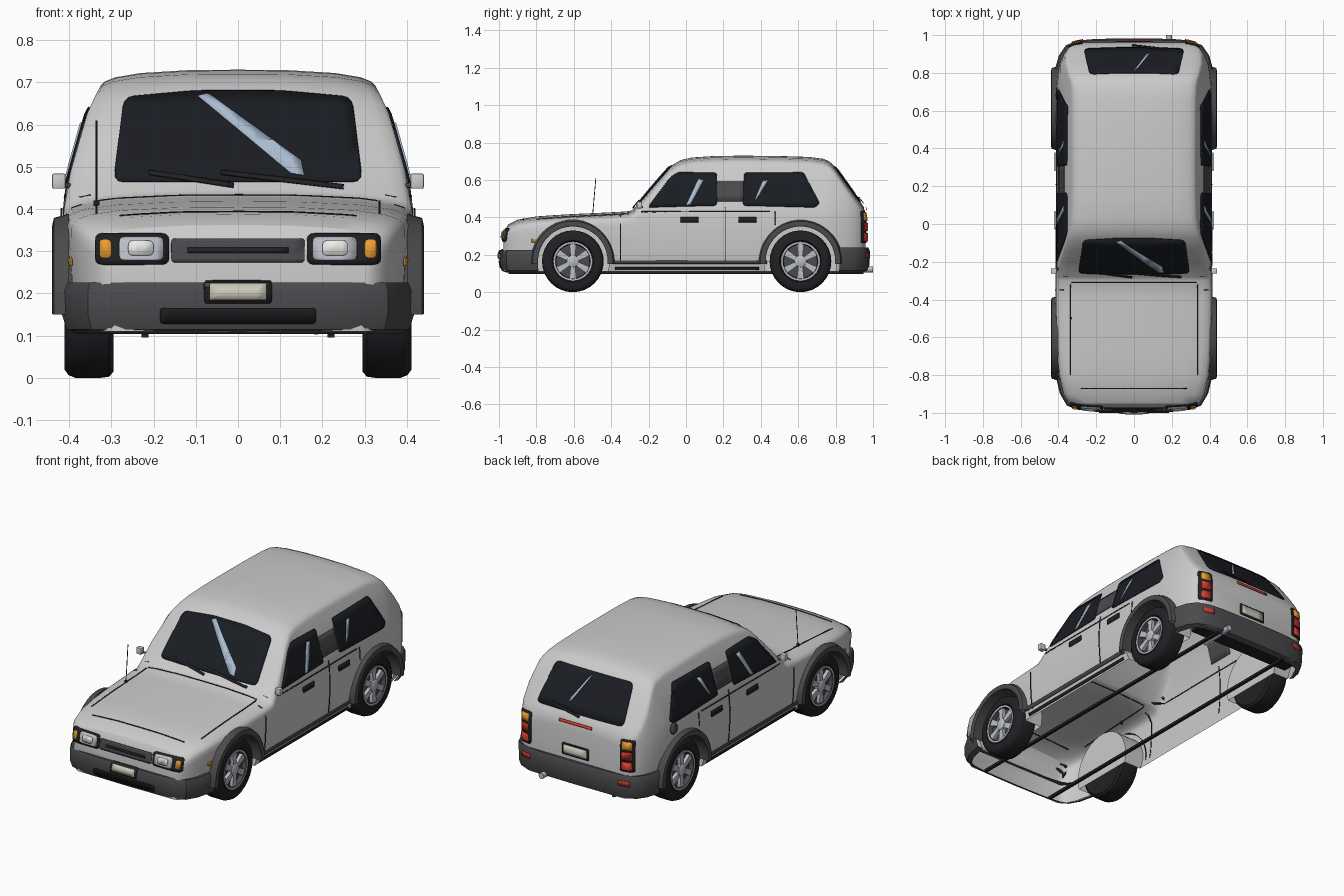
import bpy, bmesh, math
from mathutils import Vector
from mathutils.bvhtree import BVHTree

if "Cube" in bpy.data.objects:
    bpy.data.objects.remove(bpy.data.objects["Cube"])

MATS = {}
COL = dict(black=(.015, .015, .018, 1), glass=(.01, .012, .016, 1), dark=(.07, .07, .075, 1),
           orange=(.85, .35, .03, 1), red=(.7, .05, .03, 1), shine=(.4, .5, .62, 1),
           plate=(.6, .57, .48, 1), lens=(.85, .85, .82, 1), alloy=(.5, .52, .57, 1))


def add(name, bm, color=None, angle=35, normals=True):
    if normals:
        bmesh.ops.recalc_face_normals(bm, faces=bm.faces)
    me = bpy.data.meshes.new(name)
    bm.to_mesh(me)
    bm.free()
    ob = bpy.data.objects.new(name, me)
    bpy.context.collection.objects.link(ob)
    if color:
        if color not in MATS:
            MATS[color] = bpy.data.materials.new(color)
            MATS[color].diffuse_color = COL[color]
        me.materials.append(MATS[color])
    bpy.ops.object.select_all(action='DESELECT')
    ob.select_set(True)
    bpy.context.view_layer.objects.active = ob
    if angle:
        bpy.ops.object.shade_smooth_by_angle(angle=math.radians(angle))
    return ob


def loft(bm, rows, wrap=False):
    vs = [[bm.verts.new(p) for p in r] for r in rows]
    n = len(rows[0])
    for a, b in zip(vs, vs[1:]):
        for i in range(n if wrap else n - 1):
            j = (i + 1) % n
            bm.faces.new((a[i], a[j], b[j], b[i]))
    return vs


def lerp_table(t, x):
    for (x0, y0), (x1, y1) in zip(t, t[1:]):
        if x <= x1:
            return y0 + (y1 - y0) * (x - x0) / (x1 - x0)
    return t[-1][1]


# Body shell: cross-sections along y (y, roof height, plan width factor)
SIDE = [(.11, .392), (.18, .408), (.3, .415), (.42, .412), (.47, .402), (.63, .357), (.69, .325), (.74, .28)]
STATIONS = [(-.975, .30, .74), (-.968, .332, .785), (-.95, .362, .83), (-.9, .388, .9), (-.8, .405, .955),
            (-.7, .412, .978), (-.6, .418, .99), (-.4, .427, 1), (-.3, .433, 1), (-.28, .445, 1),
            (-.2, .54, 1), (-.14, .61, 1), (-.085, .672, 1), (-.03, .706, 1), (.03, .72, 1), (.15, .728, 1),
            (.3, .73, 1), (.5, .728, 1), (.66, .723, .995), (.735, .713, .99), (.765, .7, .985), (.79, .678, .975),
            (.85, .594, .95), (.9, .525, .9), (.93, .486, .85), (.95, .457, .79), (.96, .41, .72)]
rows = []
for y, zt, p in STATIONS:
    top = zt - .05
    half = [(lerp_table(SIDE, .11 + (top - .11) * k / 10) * p, .11 + (top - .11) * k / 10) for k in range(11)]
    W = half[-1][0]
    half += [(W * f, zt - d) for f, d in ((.985, .038), (.955, .028), (.88, .018), (.7, .008), (.35, .001))]
    rows.append([(x, y, z) for x, z in half] + [(0, y, zt)] + [(-x, y, z) for x, z in reversed(half)])
bm = bmesh.new()
vs = loft(bm, rows, True)
bm.faces.new(vs[0])
bm.faces.new(vs[-1])
body = add("body_shell", bm, angle=None)

# Wheel wells cut from the shell, then the underside opened
AXLES = (-.605, .612)
for s in (-1, 1):
    for y in AXLES:
        bpy.ops.mesh.primitive_cylinder_add(vertices=40, radius=.195, depth=.4, location=(s * .487, y, .165),
                                            rotation=(0, math.pi / 2, 0))
        cutter = bpy.context.object
        m = body.modifiers.new("well", 'BOOLEAN')
        m.operation, m.object, m.solver = 'DIFFERENCE', cutter, 'EXACT'
        bpy.context.view_layer.objects.active = body
        bpy.ops.object.modifier_apply(modifier="well")
        bpy.data.objects.remove(cutter)
bm = bmesh.new()
bm.from_mesh(body.data)
floor = [f for f in bm.faces if f.normal.z < -.9 and f.calc_center_median().z < .115]
bmesh.ops.delete(bm, geom=floor, context='FACES')
bm.to_mesh(body.data)
TARGETS = [BVHTree.FromBMesh(bm)]
bm.free()
bpy.ops.object.select_all(action='DESELECT')
body.select_set(True)
bpy.context.view_layer.objects.active = body
bpy.ops.object.shade_smooth_by_angle(angle=math.radians(30))


# Bumpers: one profile swept around the plan outline
def bumper(name, path, ztop):
    path = [Vector((-x, y)) for x, y in reversed(path[1:])] + [Vector(q) for q in path]
    out = []
    for i, q in enumerate(path):
        t = (path[min(i + 1, len(path) - 1)] - path[max(i - 1, 0)]).normalized()
        n = Vector((t.y, -t.x))
        if n.dot(q) < 0:
            n = -n
        out.append([(*(q + n * o), z) for o, z in ((-.03, ztop), (0, ztop), (.008, ztop - .02), (.007, .15),
                                                    (-.004, .115), (-.03, .104))])
    b = bmesh.new()
    loft(b, out)
    TARGETS.append(BVHTree.FromBMesh(b))
    add(name, b, "dark")


bumper("front_bumper", [(0, -.99), (.2, -.987), (.3, -.975), (.35, -.955), (.385, -.895), (.41, -.79)], .226)
bumper("rear_bumper", [(0, .975), (.2, .972), (.3, .963), (.355, .94), (.39, .89), (.41, .82)], .24)

# Panels laid onto the body by projection
VIEWS = dict(front=(lambda u, v: (u, -2, v), (0, 1, 0)), back=(lambda u, v: (u, 2, v), (0, -1, 0)),
             right=(lambda u, v: (2, u, v), (-1, 0, 0)), left=(lambda u, v: (-2, u, v), (1, 0, 0)),
             top=(lambda u, v: (u, v, 2), (0, 0, -1)))


def rounded(pts, r):
    pts = [Vector(q) for q in pts]
    out = []
    for i, q in enumerate(pts):
        a = q + (pts[i - 1] - q).normalized() * r
        b = q + (pts[(i + 1) % len(pts)] - q).normalized() * r
        out += [a * (1 - t) ** 2 + q * 2 * t * (1 - t) + b * t * t for t in (0, .33, .67, 1)]
    return out


def rect(u0, u1, v0, v1):
    return [(u0, v0), (u1, v0), (u1, v1), (u0, v1)]


def line(a, b, w=.005):
    a, b = Vector(a), Vector(b)
    n = (b - a).orthogonal().normalized() * w / 2
    return [a + n, b + n, b - n, a - n]


def panel(name, view, pts, color, off=.003, r=0, mirror=False):
    if view == "sides":
        for v in ("right", "left"):
            panel(v + "_" + name, v, pts, color, off, r)
        return
    if mirror:
        panel(name + "_mirrored", view, [(-q[0], q[1]) for q in pts], color, off, r)
    place, d = VIEWS[view]
    d = Vector(d)
    b = bmesh.new()
    b.faces.new([b.verts.new(place(*q)) for q in (rounded(pts, r) if r else pts)])
    for ax in range(3):
        if not d[ax]:
            for k in range(-24, 25):
                n = Vector((0, 0, 0))
                n[ax] = 1
                bmesh.ops.bisect_plane(b, geom=b.verts[:] + b.edges[:] + b.faces[:], plane_co=n * (k * .04 + .003),
                                       plane_no=n)
    miss = []
    for v in b.verts:
        hits = [h for h in (t.ray_cast(v.co, d) for t in TARGETS) if h[0]]
        if hits:
            v.co = min(hits, key=lambda h: h[3])[0] - d * off
        else:
            miss.append(v)
    bmesh.ops.delete(b, geom=miss, context='VERTS')
    ob = add(name, b, color, 30)
    m = ob.modifiers.new("thickness", 'SOLIDIFY')
    m.thickness, m.offset = .004, 0


# Glass and reflections
panel("windscreen", "front", [(-.295, .465), (.295, .465), (.27, .665), (.1, .68), (-.1, .68), (-.27, .665)], "glass", .004, .025)
panel("windscreen_glint", "front", [(-.095, .668), (-.07, .674), (.15, .515), (.157, .48), (.125, .485)], "shine", .008)
panel("rear_window", "back", [(-.265, .485), (.265, .485), (.235, .672), (-.235, .672)], "glass", .004, .025)
panel("rear_glint", "back", [(0, .66), (.02, .64), (.085, .53), (.07, .53)], "shine", .008)
panel("front_window", "sides", [(-.205, .453), (.165, .463), (.165, .638), (-.04, .642), (-.085, .615)], "glass", .004, .015)
panel("door_pillar", "sides", rect(.16, .315, .485, .59), "dark", .002)
panel("rear_side_window", "sides", [(.305, .463), (.69, .453), (.715, .475), (.628, .641), (.31, .638)], "glass", .004, .013)
panel("front_window_glint", "sides", [(0, .465), (.025, .47), (.095, .6), (.065, .605)], "shine", .008)
panel("rear_window_glint", "sides", [(.365, .49), (.38, .5), (.44, .6), (.41, .595)], "shine", .008)

# Wipers
panel("wiper_right", "front", line((-.21, .487), (-.01, .456), .01), "black", .012)
panel("wiper_left", "front", line((-.04, .487), (.25, .453), .01), "black", .012)
panel("rear_wiper", "back", line((-.01, .48), (.17, .505), .01), "black", .012)

# Front lights, grille, plate
panel("grille", "front", rect(-.158, .158, .273, .33), "dark", .006, .01)
panel("grille_slot", "front", rect(-.12, .12, .296, .308), "black", .01)
panel("headlight_housing", "front", rect(.163, .338, .268, .342), "black", .004, .018, True)
panel("headlight_reflector", "front", rect(.176, .282, .278, .334), "alloy", .009, .015, True)
panel("headlight_lens", "front", rect(.2, .26, .29, .325), "lens", .015, .012, True)
panel("indicator", "front", rect(.3, .328, .284, .328), "orange", .01, .01, True)
panel("lower_intake", "front", rect(-.185, .185, .128, .166), "black", .003, .01)
panel("front_plate_frame", "front", rect(-.08, .08, .176, .23), "black", .004, .008)
panel("front_plate", "front", rect(-.068, .068, .184, .224), "plate", .008, .005)

# Rear lights, plate
panel("tail_housing", "back", rect(.272, .348, .262, .435), "black", .004, .012, True)
for k, c in enumerate(("red", "red", "orange")):
    panel("tail_lamp_%d" % k, "back", rect(.284, .336, .271 + k * .055, .316 + k * .055), c, .01, .008, True)
panel("brake_strip", "back", rect(-.1, .1, .438, .452), "red", .012)
panel("rear_plate_frame", "back", rect(-.082, .082, .262, .325), "black", .004, .008)
panel("rear_plate", "back", rect(-.07, .07, .27, .317), "plate", .008, .005)
panel("rear_reflector", "back", rect(.27, .33, .185, .21), "red", .003, 0, True)

# Side trim and panel gaps
panel("side_marker", "sides", rect(-.825, -.79, .265, .284), "orange", .005)
for k, y in enumerate((-.03, .28)):
    panel("door_handle_%d" % k, "sides", rect(y, y + .098, .372, .402), "black", .006, .006)
for k, (a, b) in enumerate((((-.35, .15), (-.35, .41)), ((.21, .17), (.21, .455)), ((.475, .36), (.475, .43)),
                            ((-.33, .43), (.45, .43)))):
    panel("door_gap_%d" % k, "sides", line(a, b), "black", .0005)
panel("sill_strip", "sides", rect(-.4, .43, .15, .17), "dark", .006)
panel("sill_shadow", "sides", rect(-.38, .39, .118, .133), "black", .004)
panel("hood_side_gap", "top", line((.335, -.8), (.335, -.32)), "black", .0005, 0, True)
panel("hood_rear_gap", "top", line((-.33, -.31), (.33, -.31)), "black", .0005)
panel("hood_front_gap", "top", line((-.28, -.87), (.28, -.87)), "black", .0005)
panel("fuel_cap", "left", [(.69 + .03 * math.cos(a * .524), .425 + .03 * math.sin(a * .524)) for a in range(12)], "dark", .003)


# Wheels and arches: (radius, x) profiles turned about the axle
def turned(name, prof, y, s, color, a0=0, a1=360, n=32, wrap=False):
    b = bmesh.new()
    loft(b, [[(s * x, y + r * math.cos(a), .165 + r * math.sin(a)) for r, x in prof]
             for a in (math.radians(a0 + (a1 - a0) * k / n) for k in range(n + 1))], wrap)
    bmesh.ops.remove_doubles(b, verts=b.verts, dist=1e-5)
    return add(name, b, color)


for s, side in ((1, "right"), (-1, "left")):
    for y, end in zip(AXLES, ("front", "rear")):
        tag = end + "_" + side
        turned(tag + "_tyre", [(0, .3), (.11, .3), (.15, .295), (.162, .305), (.165, .325), (.165, .385), (.158, .402),
                               (.145, .411), (.112, .411), (.104, .4)], y, s, "black")
        turned(tag + "_rim", [(.106, .4), (.104, .409), (.094, .409), (.09, .4), (.09, .385), (0, .385)], y, s, "dark")
        turned(tag + "_hub", [(.09, .4), (.105, .411), (.094, .411)], y, s, "alloy")
        turned(tag + "_hub_cap", [(.034, .387), (.032, .407), (.024, .412), (0, .412)], y, s, "alloy", n=16)
        b = bmesh.new()
        for k in range(6):
            a = math.radians(60 * k + 30)
            c, d = math.cos(a), math.sin(a)
            loft(b, [[(s * x, y + r * c - w * d, .165 + r * d + w * c) for x, w in
                      ((.387, -h), (.405, -h), (.405, h), (.387, h))] for r, h in ((.02, .011), (.097, .019))], True)
        add(tag + "_spokes", b, "alloy")
        turned(tag + "_arch_flare", [(.186, .3), (.186, .436), (.196, .44), (.214, .436), (.224, .4)], y, s, "dark", -4, 184, 28)


# Small fittings
def box(name, lo, hi, color, bevel=0):
    b = bmesh.new()
    bmesh.ops.create_cube(b, size=1)
    for v in b.verts:
        v.co = Vector([(l + h) / 2 + c * (h - l) for l, h, c in zip(lo, hi, v.co)])
    if bevel:
        bmesh.ops.bevel(b, geom=b.edges[:], offset=bevel, segments=2, affect='EDGES', profile=.5)
    add(name, b, color)


def rod(name, a, b, r, color=None):
    a, b = Vector(a), Vector(b)
    bpy.ops.mesh.primitive_cylinder_add(vertices=12, radius=r, depth=(b - a).length, location=(a + b) / 2,
                                        rotation=(b - a).to_track_quat('Z', 'Y').to_euler())
    ob = bpy.context.object
    t = bmesh.new()
    t.from_mesh(ob.data)
    t.transform(ob.matrix_basis)
    bpy.data.objects.remove(ob)
    add(name, t, color)


for s, side in ((1, "right"), (-1, "left")):
    xs = sorted((s * .408, s * .44))
    box(side + "_mirror", (xs[0], -.262, .448), (xs[1], -.235, .484), None, .004)
    rod(side + "_mirror_arm", (s * .385, -.225, .452), (s * .42, -.25, .458), .006, "dark")
    box(side + "_chassis_rail", (s * .22 - .008, -.95, .096), (s * .22 + .008, .95, .11), "black")
box("rear_valance", (-.32, .85, .115), (.32, .95, .13), "black")
rod("antenna", (-.335, -.5, .405), (-.335, -.482, .61), .002, "black")
rod("antenna_base", (-.335, -.5, .395), (-.335, -.499, .42), .007, "black")
rod("exhaust_pipe", (.185, .8, .118), (.185, 1.0, .122), .016, "alloy")

for m in bpy.data.materials:
    if m.users and not m.is_grease_pencil:
        m.use_nodes = True
        m.node_tree.nodes["Principled BSDF"].inputs["Base Color"].default_value = m.diffuse_color
